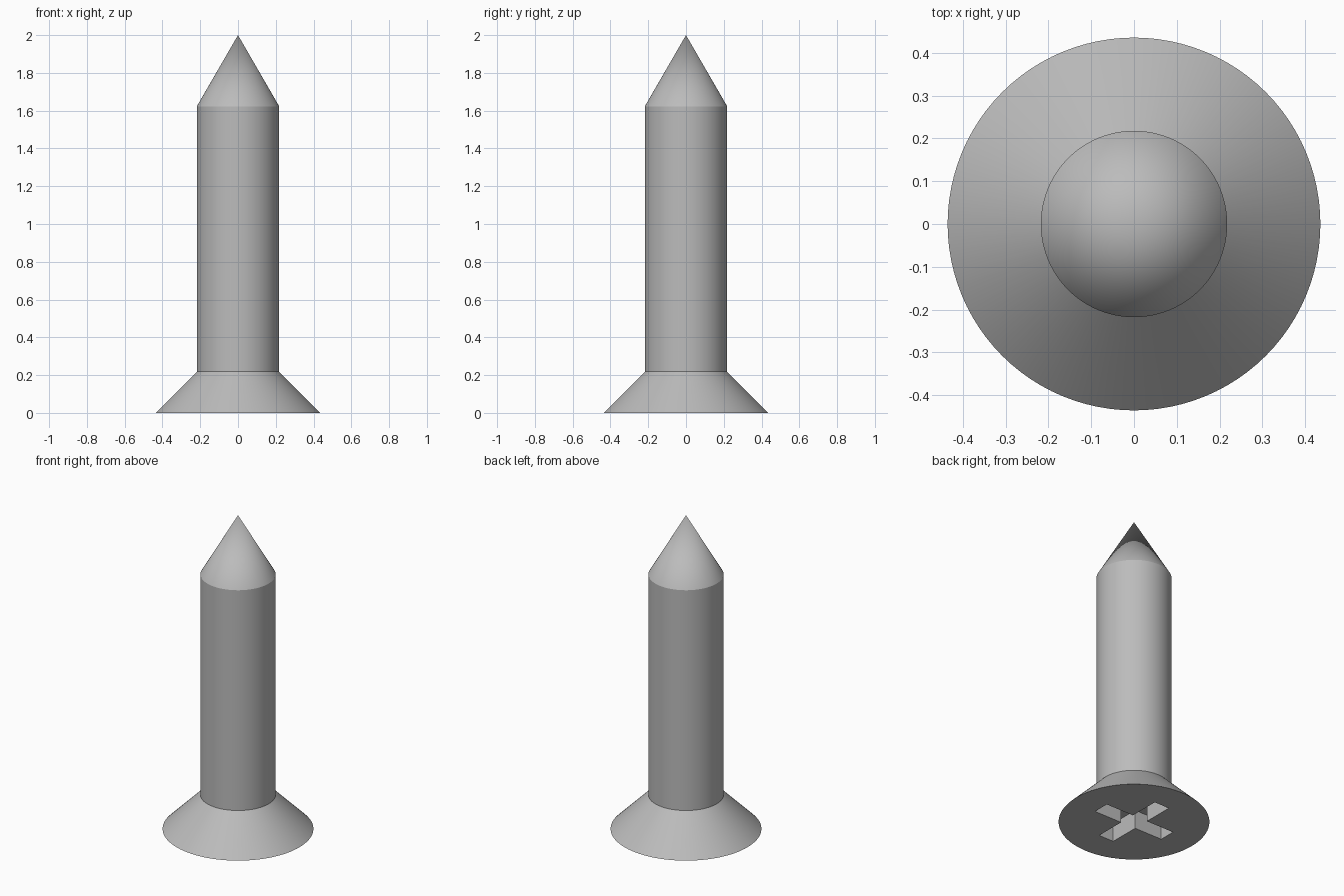
import bpy, bmesh, math
from mathutils import Matrix, Vector

cube = bpy.data.objects.get("Cube")
if cube:
    bpy.data.objects.remove(cube, do_unlink=True)

SEGMENTS = 96
HEAD_R, SHANK_R = 0.436, 0.218
HEAD_H, TIP_Z, TOP_Z = 0.218, 1.623, 2.0
SLOT_LEN, SLOT_HALF, SLOT_DEPTH = 0.25, 0.053, 0.12

steel = bpy.data.materials.new("grey steel")
steel.use_nodes = True
colour = (0.5, 0.5, 0.5, 1)
steel.diffuse_color = colour
steel.node_tree.nodes["Principled BSDF"].inputs["Base Color"].default_value = colour


def make_object(name, bm):
    bmesh.ops.recalc_face_normals(bm, faces=bm.faces)
    mesh = bpy.data.meshes.new(name)
    bm.to_mesh(mesh)
    bm.free()
    mesh.materials.append(steel)
    obj = bpy.data.objects.new(name, mesh)
    bpy.context.collection.objects.link(obj)
    return obj


# Screw body: countersunk head, shank and pointed tip as one turned solid
bm = bmesh.new()
rings = []
for radius, z in ((HEAD_R, 0), (SHANK_R, HEAD_H), (SHANK_R, TIP_Z)):
    circle = bmesh.ops.create_circle(bm, segments=SEGMENTS, radius=radius,
                                     matrix=Matrix.Translation((0, 0, z)))
    rings.append(circle["verts"])
apex = bm.verts.new((0, 0, TOP_Z))
bm.faces.new(rings[0])
for i in range(SEGMENTS):
    j = (i + 1) % SEGMENTS
    for low, high in zip(rings, rings[1:]):
        bm.faces.new((low[i], low[j], high[j], high[i]))
    bm.faces.new((rings[-1][i], rings[-1][j], apex))
screw = make_object("screw", bm)

# Cross-shaped cutter for the driver recess under the head
bm = bmesh.new()
outline = []
for k in range(4):
    turn = Matrix.Rotation(k * math.pi / 2, 3, "Z")
    for x, y in ((SLOT_LEN, -SLOT_HALF), (SLOT_LEN, SLOT_HALF), (SLOT_HALF, SLOT_HALF)):
        outline.append(bm.verts.new(turn @ Vector((x, y, -SLOT_DEPTH))))
base = bm.faces.new(outline)
extruded = bmesh.ops.extrude_face_region(bm, geom=[base])["geom"]
bmesh.ops.translate(bm, vec=(0, 0, 2 * SLOT_DEPTH),
                    verts=[v for v in extruded if isinstance(v, bmesh.types.BMVert)])
cutter = make_object("recess_cutter", bm)
cutter.hide_render = True

# Cut the recess, then shade the turned surfaces smooth with crisp edges
cut = screw.modifiers.new("driver recess", "BOOLEAN")
cut.operation = "DIFFERENCE"
cut.solver = "EXACT"
cut.object = cutter
bpy.ops.object.select_all(action="DESELECT")
screw.select_set(True)
bpy.context.view_layer.objects.active = screw
bpy.ops.object.modifier_apply(modifier=cut.name)
bpy.data.objects.remove(cutter, do_unlink=True)
bpy.ops.object.shade_smooth_by_angle(angle=math.radians(20))
